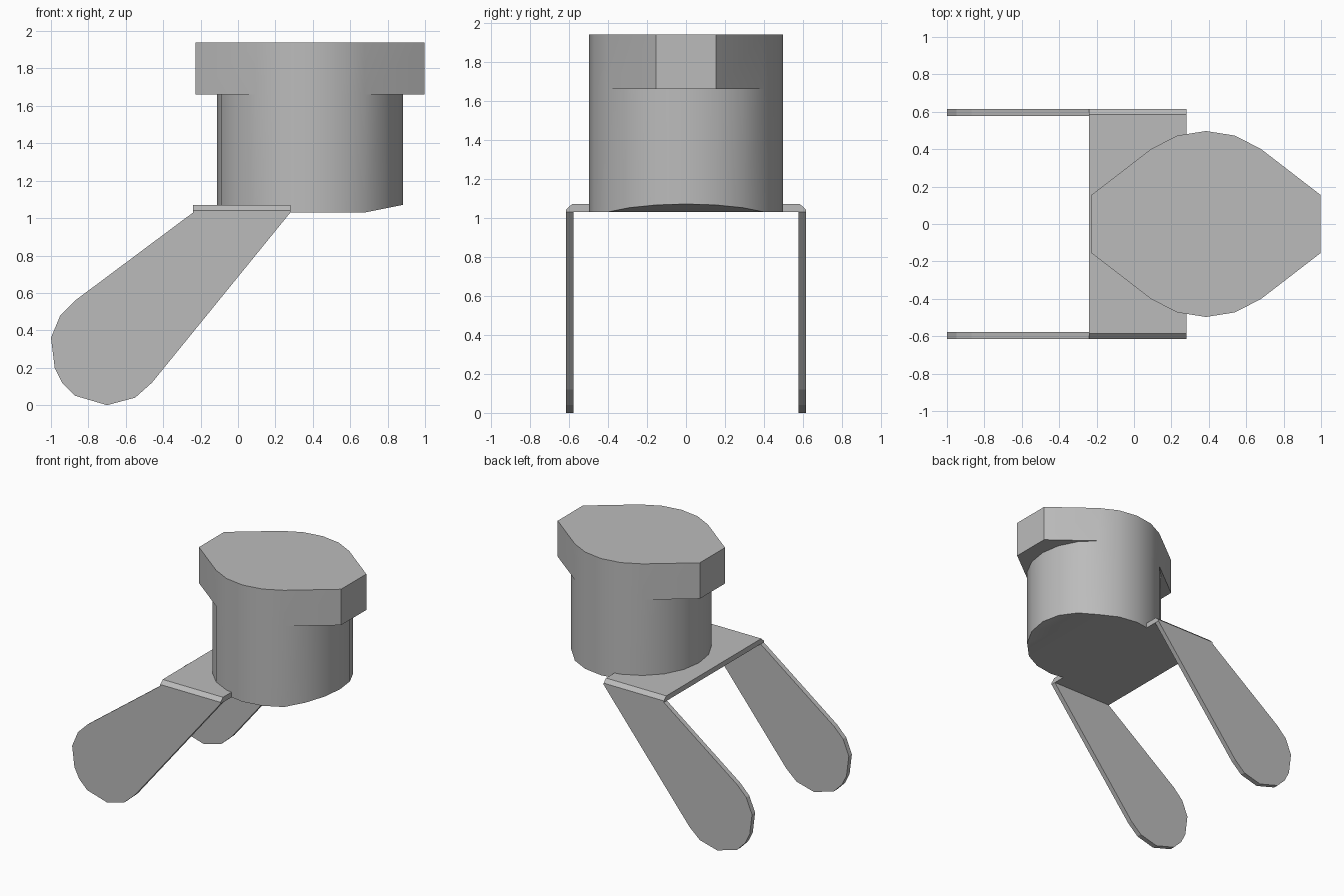
import bpy, bmesh, math

if "Cube" in bpy.data.objects:
    bpy.data.objects.remove(bpy.data.objects["Cube"])

GREY = (0.5, 0.5, 0.5, 1)
metal = bpy.data.materials.new("plain grey")
metal.use_nodes = True
metal.diffuse_color = GREY
metal.node_tree.nodes["Principled BSDF"].inputs["Base Color"].default_value = GREY


def finish(name, bm, smooth=False):
    bmesh.ops.recalc_face_normals(bm, faces=bm.faces)
    mesh = bpy.data.meshes.new(name)
    bm.to_mesh(mesh)
    bm.free()
    mesh.materials.append(metal)
    obj = bpy.data.objects.new(name, mesh)
    bpy.context.collection.objects.link(obj)
    if smooth:
        bpy.ops.object.select_all(action='DESELECT')
        obj.select_set(True)
        bpy.context.view_layer.objects.active = obj
        bpy.ops.object.shade_smooth_by_angle(angle=math.radians(25))
    return obj


def prism(name, outline, place, start, end):
    """Extrude a 2D outline between two depths; place maps (a, b, depth) to xyz."""
    bm = bmesh.new()
    a, b = [[bm.verts.new(place(p, q, d)) for p, q in outline] for d in (start, end)]
    bm.faces.new(a)
    bm.faces.new(b)
    n = len(outline)
    for i in range(n):
        j = (i + 1) % n
        bm.faces.new((a[i], a[j], b[j], b[i]))
    return finish(name, bm)


# Housing: round drum that widens into a cap with two pointed wings
CX, R, N = 0.385, 0.497, 20
BASE, STEP, TOP = 1.03, 1.66, 1.94
bm = bmesh.new()


def ring_vert(i, z):
    t = 2 * math.pi * i / N
    return bm.verts.new((CX + R * math.cos(t), R * math.sin(t), z))


low = [ring_vert(i, BASE) for i in range(N)]
mid = [ring_vert(i, STEP) for i in range(N)]
for i in range(N):
    bm.faces.new((low[i], low[(i + 1) % N], mid[(i + 1) % N], mid[i]))

# Bottom: flat, with a shallow ramp towards the left end
crease = low[3].co.x
for v in low:
    v.co.z += max(0, v.co.x - crease) * 0.2
bm.faces.new(low[3:18])
bm.faces.new(low[17:] + low[:4])

# Cap: the drum wall continues at front and back, wings jut out at both ends
cap_low, cap_top = [], []
for start in (3, 13):
    arc = list(range(start, start + 5))
    side = -1 if start == 3 else 1
    corners = [(CX + side * 0.613, -side * 0.155), (CX + side * 0.613, side * 0.155)]
    wing = [bm.verts.new((x, y, STEP)) for x, y in corners]
    cap_low += [mid[i] for i in arc] + wing
    cap_top += [ring_vert(i, TOP) for i in arc]
    cap_top += [bm.verts.new((x, y, TOP)) for x, y in corners]
    inner = [mid[i % N] for i in range(start + 4, start + 11)]
    bm.faces.new(inner + wing[::-1])
for i in range(len(cap_low)):
    j = (i + 1) % len(cap_low)
    bm.faces.new((cap_low[i], cap_low[j], cap_top[j], cap_top[i]))
bm.faces.new(cap_top)
finish("housing", bm, smooth=True)

# Bracket plate with bevelled outer edges
section = [(-0.615, 1.03), (0.615, 1.03), (0.615, 1.042),
           (0.585, 1.07), (-0.585, 1.07), (-0.615, 1.042)]
prism("bracket_plate", section, lambda y, z, x: (x, y, z), -0.24, 0.28)

# Two slanted fork arms with rounded ends
arm = [(0.28, 1.03), (-0.24, 1.03), (-0.87, 0.56), (-0.95, 0.48), (-1.0, 0.36),
       (-0.98, 0.2), (-0.94, 0.12), (-0.87, 0.05), (-0.7, 0.0), (-0.55, 0.04),
       (-0.46, 0.12)]
for name, side in (("right_arm", -1), ("left_arm", 1)):
    prism(name, arm, lambda x, z, y: (x, y, z), side * 0.577, side * 0.615)
